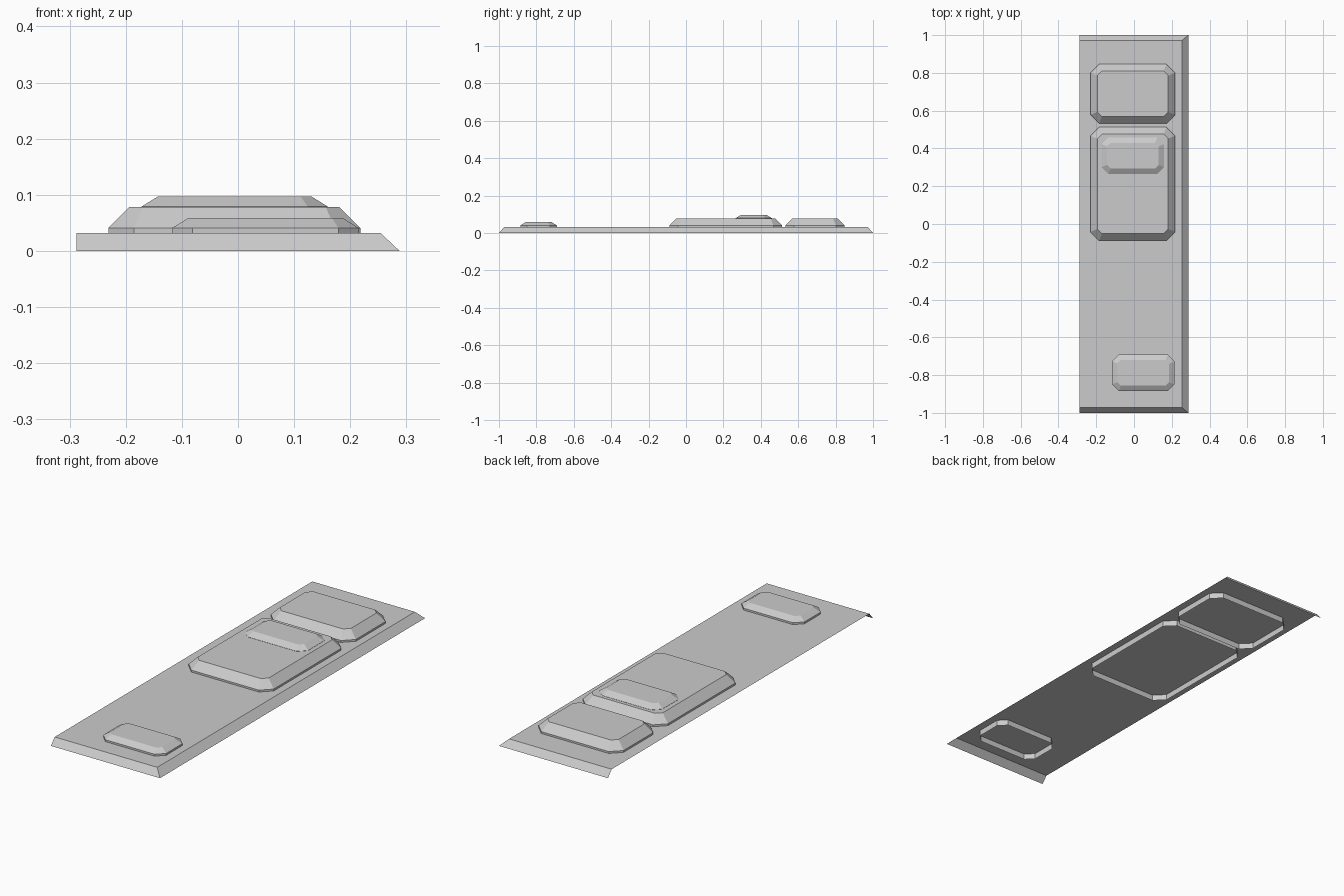
import bpy, bmesh

if "Cube" in bpy.data.objects:
    bpy.data.objects.remove(bpy.data.objects["Cube"])


def make_object(name, bm):
    bmesh.ops.recalc_face_normals(bm, faces=bm.faces[:])
    mesh = bpy.data.meshes.new(name)
    bm.to_mesh(mesh)
    bm.free()
    obj = bpy.data.objects.new(name, mesh)
    bpy.context.collection.objects.link(obj)
    return obj


def octagon(x0, x1, y0, y1, c, inset=0.0):
    """Rectangle with cut corners, offset evenly inwards."""
    c -= inset * (2 - 2 ** 0.5)
    x0, x1, y0, y1 = x0 + inset, x1 - inset, y0 + inset, y1 - inset
    return [(x0 + c, y0), (x1 - c, y0), (x1, y0 + c), (x1, y1 - c),
            (x1 - c, y1), (x0 + c, y1), (x0, y1 - c), (x0, y0 + c)]


def raised_panel(name, x0, x1, y0, y1, corner, inset, levels):
    """Open-bottomed panel: upright wall, sloped shoulder, flat top."""
    bm = bmesh.new()
    rings = []
    for z, d in zip(levels, (0, 0, inset)):
        pts = octagon(x0, x1, y0, y1, corner, d)
        rings.append([bm.verts.new((x, y, z)) for x, y in pts])
    for lo, hi in zip(rings, rings[1:]):
        for i in range(8):
            j = (i + 1) % 8
            bm.faces.new((lo[i], lo[j], hi[j], hi[i]))
    bm.faces.new(rings[-1])
    make_object(name, bm)


# Base plate: flat top with sloped skirt on three sides, open on the left
bm = bmesh.new()
outer = [(-0.288, -1), (0.288, -1), (0.288, 1), (-0.288, 1)]
inner = [(-0.288, -0.972), (0.254, -0.972), (0.254, 0.972), (-0.288, 0.972)]
low = [bm.verts.new((x, y, 0)) for x, y in outer]
top = [bm.verts.new((x, y, 0.032)) for x, y in inner]
bm.faces.new(top)
for i in range(3):
    bm.faces.new((low[i], low[i + 1], top[i + 1], top[i]))
make_object("base_plate", bm)

# Two large raised panels
for name, y0, y1 in (("rear_panel", 0.532, 0.847), ("middle_panel", -0.088, 0.513)):
    raised_panel(name, -0.231, 0.218, y0, y1, 0.046, 0.037, (0.004, 0.041, 0.078))

# Two small panels, one resting on the middle panel
for name, x, y, z in (("front_small_panel", 0.049, -0.788, 0),
                      ("upper_small_panel", -0.006, 0.362, 0.038)):
    raised_panel(name, x - 0.166, x + 0.166, y - 0.097, y + 0.097, 0.036, 0.029,
                 (z + 0.004, z + 0.041, z + 0.059))
